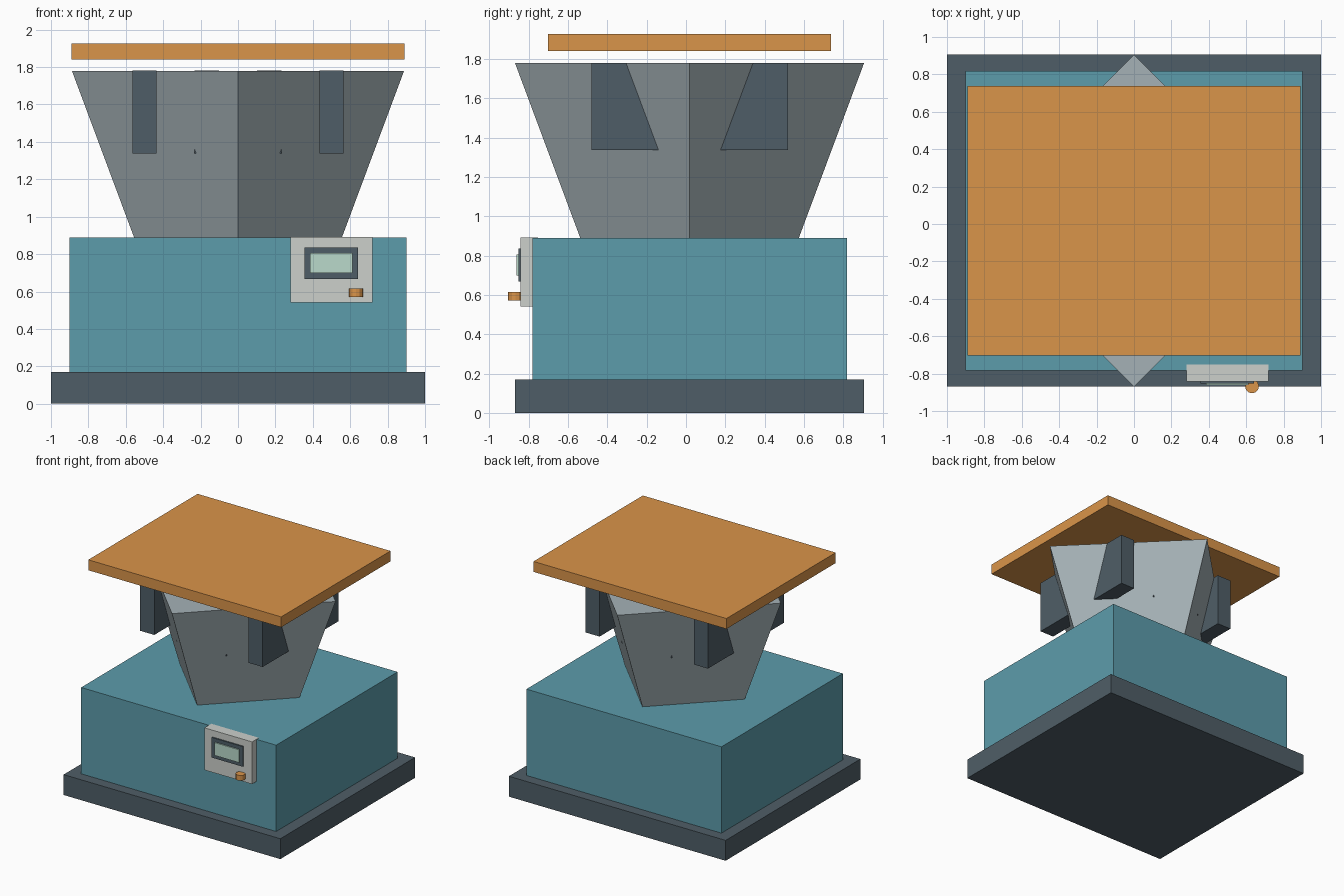
import bpy
from math import radians

if "Cube" in bpy.data.objects:
    bpy.data.objects.remove(bpy.data.objects["Cube"])

CY = 0.018  # machine centre line in y


def material(name, rgb):
    m = bpy.data.materials.new(name)
    m.diffuse_color = (*[(c / 255) ** 2.2 for c in rgb], 1)
    m.use_nodes = True
    m.node_tree.nodes["Principled BSDF"].inputs["Base Color"].default_value = m.diffuse_color
    return m


DARK = material("dark_slate", (80, 94, 103))
TEAL = material("teal", (93, 155, 170))
STEEL = material("steel", (163, 176, 181))
ORANGE = material("orange", (217, 147, 75))
PALE = material("pale_grey", (203, 207, 202))
GREEN = material("screen_green", (184, 217, 202))


def finish(name, mat):
    ob = bpy.context.object
    ob.name = name
    ob.data.materials.append(mat)
    return ob


def box(name, x, y, z, mat):
    """Box from (min, max) ranges on each axis."""
    bpy.ops.mesh.primitive_cube_add(size=1, location=[sum(r) / 2 for r in (x, y, z)])
    ob = finish(name, mat)
    ob.scale = [r[1] - r[0] for r in (x, y, z)]
    bpy.ops.object.transform_apply(location=False, rotation=False, scale=True)
    return ob


# Base plinth and main housing
box("base", (-1, 1), (CY - 0.888, CY + 0.888), (0, 0.17), DARK)
box("housing", (-0.9, 0.9), (CY - 0.8, CY + 0.8), (0.17, 0.89), TEAL)

# Four-sided hopper with its corners on the x and y axes
bpy.ops.mesh.primitive_cone_add(vertices=4, radius1=0.556, radius2=0.888, depth=0.89,
                                location=(0, CY, 1.335))
finish("hopper", STEEL)

# Slats running front to back through the hopper
for i in range(4):
    x = -0.5 + i / 3
    box(f"slat_{i + 1}", (x - 0.065, x + 0.065), (CY - 0.5, CY + 0.5), (1.338, 1.781), DARK)

# Floating lid
box("lid", (-0.89, 0.89), (CY - 0.72, CY + 0.72), (1.84, 1.927), ORANGE)

# Control panel with screen
box("control_panel", (0.28, 0.72), (-0.842, -0.752), (0.54, 0.892), PALE)
box("screen_bezel", (0.355, 0.642), (-0.853, -0.83), (0.668, 0.836), DARK)
box("screen", (0.385, 0.612), (-0.862, -0.84), (0.698, 0.805), GREEN)

# Small upright knob
bpy.ops.mesh.primitive_cylinder_add(vertices=12, radius=0.037, depth=0.044,
                                    location=(0.631, -0.868, 0.593))
finish("knob", ORANGE)
